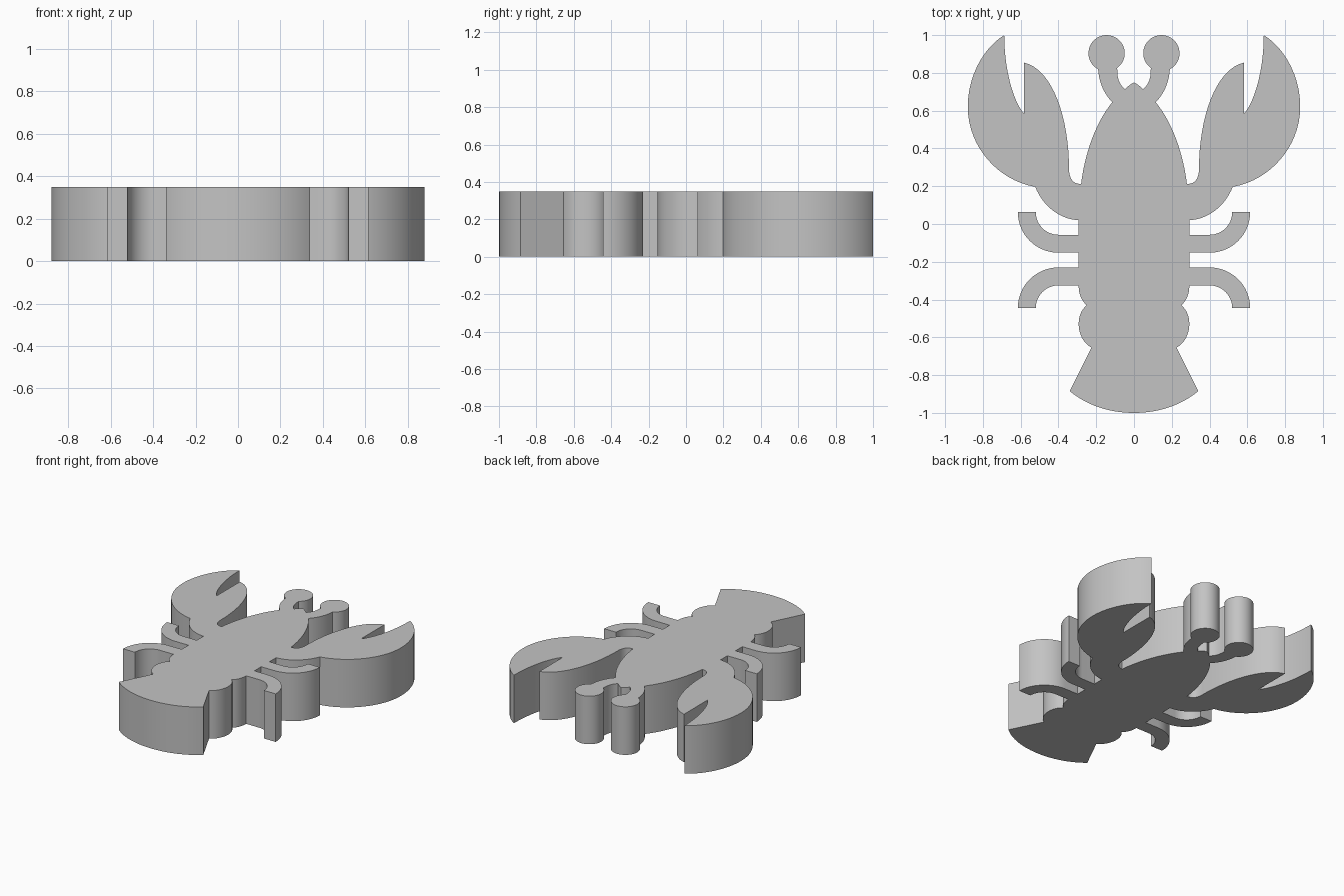
import bpy, bmesh, math
from mathutils import Vector
from mathutils.geometry import interpolate_bezier

if "Cube" in bpy.data.objects:
    bpy.data.objects.remove(bpy.data.objects["Cube"])

HEIGHT = 0.35
outline = [Vector((0, 0.75, 0))]   # right half, from forehead to tail


def line(*pts):
    outline.extend(Vector((x, y, 0)) for x, y in pts)


def curve(c1, c2, end, n=16):
    """Cubic curve from the last outline point."""
    pts = [Vector((x, y, 0)) for x, y in (c1, c2, end)]
    outline.extend(interpolate_bezier(outline[-1], *pts, n + 1)[1:])


def arc(cx, cy, r, a0, a1, n=16):
    for i in range(n + 1):
        a = math.radians(a0 + (a1 - a0) * i / n)
        outline.append(Vector((cx + r * math.cos(a), cy + r * math.sin(a), 0)))


# forehead, eye stalk and round eye
curve((0.016, 0.742), (0.033, 0.729), (0.048, 0.713), 4)
curve((0.08, 0.74), (0.09, 0.78), (0.088, 0.815), 8)
arc(0.145, 0.904, 0.096, 236, -62, 40)
curve((0.185, 0.75), (0.16, 0.69), (0.115, 0.645), 10)

# side of the head, notch beside the arm
curve((0.20, 0.54), (0.26, 0.38), (0.28, 0.212))
curve((0.32, 0.21), (0.344, 0.24), (0.344, 0.29), 10)

# claw: inner finger, gap, outer finger
curve((0.344, 0.56), (0.43, 0.82), (0.583, 0.855))
line((0.583, 0.585))
curve((0.64, 0.65), (0.687, 0.82), (0.687, 1.0))
curve((0.80, 0.93), (0.88, 0.78), (0.88, 0.62))
curve((0.88, 0.41), (0.72, 0.23), (0.523, 0.197))

# arm back to the body
curve((0.48, 0.09), (0.39, 0.025), (0.293, 0.02))

# upper leg, bent forward
line((0.293, -0.057))
arc(0.4, 0.063, 0.12, -90, 0)
arc(0.4, 0.063, 0.215, 0, -90)
line((0.293, -0.152), (0.293, -0.23))

# lower leg, bent backward
arc(0.4, -0.445, 0.215, 90, 0)
arc(0.4, -0.445, 0.12, 0, 90)
line((0.293, -0.325))

# abdomen bulges
curve((0.293, -0.37), (0.28, -0.405), (0.25, -0.43), 8)
curve((0.28, -0.455), (0.293, -0.49), (0.293, -0.53), 8)
curve((0.293, -0.58), (0.27, -0.63), (0.225, -0.655), 8)

# tail fan
line((0.34, -0.885))
curve((0.25, -0.96), (0.13, -1.0), (0, -1.0))

# mirror the half outline and extrude it into a slab
left = [Vector((-p.x, p.y, 0)) for p in reversed(outline[1:-1])]
bm = bmesh.new()
face = bm.faces.new([bm.verts.new(p) for p in outline + left])
ext = bmesh.ops.extrude_face_region(bm, geom=[face])
top = [v for v in ext["geom"] if isinstance(v, bmesh.types.BMVert)]
bmesh.ops.translate(bm, verts=top, vec=(0, 0, HEIGHT))
bmesh.ops.recalc_face_normals(bm, faces=bm.faces)
caps = [f for f in bm.faces if len(f.verts) > 4]
bmesh.ops.triangulate(bm, faces=caps)
mesh = bpy.data.meshes.new("lobster_body")
bm.to_mesh(mesh)
bm.free()

grey = bpy.data.materials.new("plain_grey")
grey.diffuse_color = (0.55, 0.55, 0.55, 1)
grey.use_nodes = True
grey.node_tree.nodes["Principled BSDF"].inputs["Base Color"].default_value = grey.diffuse_color
mesh.materials.append(grey)
body = bpy.data.objects.new("lobster_body", mesh)
bpy.context.collection.objects.link(body)
bpy.context.view_layer.objects.active = body
body.select_set(True)
bpy.ops.object.shade_smooth_by_angle(angle=math.radians(30))
